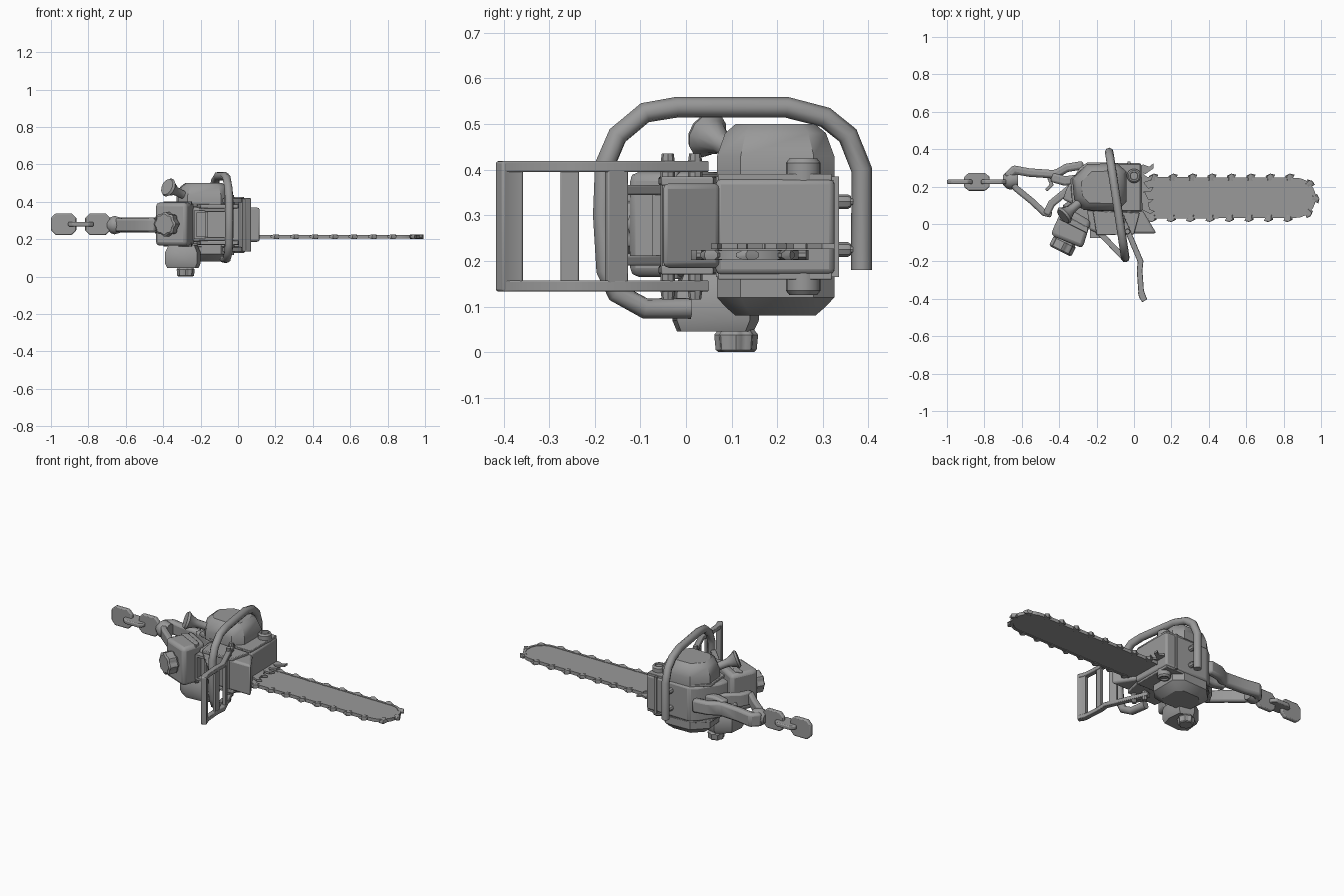
import bpy, bmesh, math
from mathutils import Vector, Matrix

if "Cube" in bpy.data.objects:
    bpy.data.objects.remove(bpy.data.objects["Cube"])

MID = 0.275  # height of the body's mirror plane
grey = bpy.data.materials.new("mid_grey")
grey.diffuse_color = (0.32, 0.32, 0.32, 1)
grey.use_nodes = True
grey.node_tree.nodes["Principled BSDF"].inputs["Base Color"].default_value = grey.diffuse_color


def finish(ob, bevel=0.0, angle=35):
    bpy.ops.object.select_all(action='DESELECT')
    bpy.context.view_layer.objects.active = ob
    ob.select_set(True)
    if bevel:
        m = ob.modifiers.new("bevel", 'BEVEL')
        m.width, m.segments, m.limit_method = bevel, 2, 'ANGLE'
    bpy.ops.object.shade_smooth_by_angle(angle=math.radians(angle))
    return ob


def loft(name, rings, bevel=0.0, matrix=None):
    """Join rings of 3D points into a closed solid."""
    bm = bmesh.new()
    vr = [[bm.verts.new(p) for p in r] for r in rings]
    n = len(vr[0])
    for a, b in zip(vr, vr[1:]):
        for i in range(n):
            bm.faces.new((a[i], a[(i + 1) % n], b[(i + 1) % n], b[i]))
    bm.faces.new(vr[0][::-1])
    bm.faces.new(vr[-1])
    if matrix:
        bm.transform(matrix)
    bmesh.ops.recalc_face_normals(bm, faces=bm.faces)
    me = bpy.data.meshes.new(name)
    bm.to_mesh(me)
    bm.free()
    me.materials.append(grey)
    ob = bpy.data.objects.new(name, me)
    bpy.context.collection.objects.link(ob)
    return finish(ob, bevel)


def prism(name, poly, z0, z1, bevel=0.0, matrix=None):
    return loft(name, [[(x, y, z) for x, y in poly] for z in (z0, z1)], bevel, matrix)


def box(name, x0, x1, y0, y1, z0, z1, bevel=0.0):
    return prism(name, [(x0, y0), (x1, y0), (x1, y1), (x0, y1)], z0, z1, bevel)


def dome(name, poly, steps, bevel=0.0):
    """Stack scaled copies of an outline; steps are (z, scale)."""
    cx = sum(p[0] for p in poly) / len(poly)
    cy = sum(p[1] for p in poly) / len(poly)
    return loft(name, [[(cx + (x - cx) * s, cy + (y - cy) * s, z) for x, y in poly]
                       for z, s in steps], bevel)


def spin(name, start, axis, profile, n=16, lobes=0):
    """Round part along an axis; profile is (distance, radius)."""
    m = Matrix.Translation(start) @ Vector(axis).to_track_quat('Z', 'Y').to_matrix().to_4x4()
    rings = []
    for d, r in profile:
        ring = []
        for i in range(n):
            a = 2 * math.pi * i / n
            k = r * (1 + (0.07 * math.cos(lobes * a) if lobes else 0))
            ring.append((k * math.cos(a), k * math.sin(a), d))
        rings.append(ring)
    return loft(name, rings, 0, m)


def strip(name, pts, w, z0, z1, bevel=0.0):
    """Constant-width bar that follows a path in plan."""
    P = [Vector(p) for p in pts]
    left, right = [], []
    for i, p in enumerate(P):
        d0 = (P[i] - P[i - 1]).normalized() if i else (P[1] - P[0]).normalized()
        d1 = (P[i + 1] - P[i]).normalized() if i < len(P) - 1 else d0
        t = (d0 + d1).normalized()
        nrm = Vector((-t.y, t.x)) * (w / 2 / max(0.5, t.dot(d1)))
        left.append(p + nrm)
        right.append(p - nrm)
    return prism(name, [tuple(p) for p in left + right[::-1]], z0, z1, bevel)


def tube(name, pts, r):
    cu = bpy.data.curves.new(name, 'CURVE')
    cu.dimensions, cu.bevel_depth, cu.bevel_resolution, cu.use_fill_caps = '3D', r, 2, True
    sp = cu.splines.new('POLY')
    sp.points.add(len(pts) - 1)
    for q, p in zip(sp.points, pts):
        q.co = (*p, 1)
    cu.materials.append(grey)
    ob = bpy.data.objects.new(name, cu)
    bpy.context.collection.objects.link(ob)
    bpy.ops.object.select_all(action='DESELECT')
    bpy.context.view_layer.objects.active = ob
    ob.select_set(True)
    bpy.ops.object.convert(target='MESH')
    return finish(bpy.context.view_layer.objects.active, 0, 50)


# Main body
prism("engine_body", [(-.38, .13), (-.24, .07), (.045, .065), (.04, .325), (-.25, .33),
                      (-.29, .30), (-.36, .19)], .17, .38, .012)
box("body_band", -.035, -.02, .066, .335, .165, .385)
# Front block with a recessed intake
prism("front_block", [(-.24, -.03), (-.19, -.05), (.12, -.05), (.045, .075), (-.25, .08)], .185, .37, .012)
for z0, z1 in ((.17, .19), (.365, .385)):
    prism("block_rim", [(-.2, -.06), (.0, -.055), (.03, .06), (-.22, .07)], z0, z1, .004)
for x in (-.235, -.175):
    box("intake_side", x, x + .014, -.075, -.03, .2, .35)
for z in (.2, .34):
    box("intake_edge", -.235, -.161, -.075, -.03, z, z + .014)

# Tilted rear tank and its lobed cap
prism("rear_tank", [(-.375, .10), (-.23, .015), (-.275, -.13), (-.445, -.06), (-.43, -.02)], .165, .395, .02)
prism("tank_seam", [(-.372, .05), (-.245, -.02), (-.25, -.05), (-.40, .025)], .16, .402, .004)
spin("tank_cap", (-.365, -.085, .28), (-.45, -.89, 0), [(0, .05), (.015, .062), (.06, .062), (.068, .052)], 48, 8)

# Side covers, mirrored about the middle plane
plate = [(-.33, .10), (-.24, .07), (.035, .07), (.035, .32), (-.25, .32), (-.34, .24)]
cover = [(-.32, .13), (-.27, .075), (-.09, .068), (-.04, .12), (-.04, .28), (-.09, .325), (-.25, .32), (-.33, .24)]
for side, top in ((1, .225), (-1, .195)):
    prism("cover_plate", plate, MID + side * .1, MID + side * .116, .003)
    dome("side_cover", cover, [(MID + side * .11, 1), (MID + side * .155, 1),
                               (MID + side * (top - .02), .86), (MID + side * top, .68)])
    spin("cover_nut", (0, .257, MID + side * .1), (0, 0, side),
         [(0, .038), (.04, .038), (.05, .03), (.05, .022), (.042, .02)], 16)

# Lower tank with its lobed cap
dome("lower_tank", [(-.39, .0), (-.34, -.03), (-.22, -.02), (-.2, .05), (-.21, .14), (-.3, .16), (-.38, .1)],
     [(.17, .8), (.13, 1), (.07, 1), (.045, .88)])
spin("lower_cap", (-.28, .11, .05), (0, 0, -1), [(0, .036), (.012, .045), (.045, .042), (.05, .036)], 48, 8)

# Flared lever on the top side
spin("lever", (-.25, .15, .415), (-.13, -.11, .065),
     [(0, .03), (.06, .022), (.12, .024), (.155, .04), (.17, .052), (.182, .045)], 12)

# Wrap-around front handle
path = [(.385, .18), (.385, .40), (.355, .475), (.305, .515), (.22, .537), (-.02, .537), (-.09, .525), (-.15, .475),
        (-.178, .41), (-.182, .30), (-.175, .18), (-.152, .13), (-.09, .096), (.01, .096)]
tube("front_handle", [(-.135 + (.4 - y) * .152, y, z) for y, z in path], .023)
for z in (.33, .225):
    spin("handle_bolt", (-.13, .32, z), (0, 1, 0), [(0, .016), (.035, .016), (.042, .012)], 8)
    spin("handle_spacer", (-.13, .32, z), (0, 1, 0), [(0, .008), (.06, .008)], 8)

# Hand guard frame
for z in (.395, .133):
    strip("guard_rail", [(-.07, .045), (-.02, -.07), (.035, -.2), (.03, -.25), (.038, -.36), (.055, -.405)],
          .03, z, z + .024, .003)
strip("guard_grip", [(.036, -.36), (.042, -.385), (.058, -.41)], .032, .133, .419, .005)
strip("guard_slat", [(.032, -.235), (.032, -.275)], .02, .15, .40, .003)
strip("guard_slat", [(.01, -.13), (.03, -.175)], .02, .15, .40, .003)
for x, y in ((-.035, -.04), (-.06, .02)):
    spin("guard_bolt", (x, y, .115), (0, 0, 1), [(0, .013), (.02, .016), (.3, .016), (.32, .013)], 8)
# Brace between the body and the front handle
for z in (.19, .345):
    strip("handle_brace", [(-.2, -.03), (-.06, -.175)], .03, z, z + .022, .004)

# Rear handle loop
strip("rear_grip", [(-.68, .25), (-.64, .29), (-.56, .275), (-.42, .265), (-.36, .30), (-.27, .315)], .045, .235, .315, .014)
strip("rear_guard", [(-.67, .25), (-.63, .19), (-.55, .125), (-.48, .06), (-.44, .05)], .034, .24, .31, .01)
strip("rear_strut", [(-.47, .05), (-.44, .11), (-.33, .2)], .04, .235, .315, .01)
strip("trigger", [(-.46, .26), (-.44, .21), (-.47, .18)], .018, .262, .288, .004)
strip("inner_grip", [(-.44, .25), (-.37, .23), (-.3, .24)], .05, .225, .325, .012)
spin("handle_end", (-.62, .235, .275), (-1, 0, 0), [(0, .04), (.04, .052), (.06, .045), (.08, .025)], 10)


# Hanging chain links, alternately upright and flat
def link(cx, flat):
    c, a, b = .025, .068, .058
    poly = [(-a + c, -b), (a - c, -b), (a, -b + c), (a, b - c), (a - c, b), (-a + c, b), (-a, b - c), (-a, -b + c)]
    m = Matrix.Translation((cx, .225, .28))
    if not flat:
        m = m @ Matrix.Rotation(math.pi / 2, 4, 'X')
    else:
        m = m @ Matrix.Diagonal((1, .83, 1, 1))
    prism("chain_link", poly, -.012, .012, .006, m)


for cx, flat in ((-.932, False), (-.84, True), (-.75, False)):
    link(cx, flat)

# Guide bar with a rounded nose, and the chain around its rim
nose = [(.865 + .1 * math.cos(a), .14 + .1 * math.sin(a))
        for a in [math.radians(-90 + 15 * i) for i in range(13)]]
bar = [(-.05, .035)] + nose + [(-.05, .245)]
prism("guide_bar", bar, .206, .22, .002)
strip("chain_band", bar, .014, .203, .223)
tooth = [(-.016, -.01), (.016, -.01), (.03, .02), (.008, .026), (-.02, .014)]
spots = []
for i in range(8):
    spots += [(.10 + .104 * i, .243, 0), (.10 + .104 * i, .037, 180)]
for deg in (48, 0, -48):
    a = math.radians(deg)
    spots.append((.865 + .1 * math.cos(a), .14 + .1 * math.sin(a), deg - 90))
for x, y, deg in spots:
    m = Matrix.Translation((x, y, .213)) @ Matrix.Rotation(math.radians(deg), 4, 'Z')
    loft("chain_tooth", [[(px * s, py, z) for px, py in tooth]
                         for z, s in ((-.011, .5), (-.004, 1), (.004, 1), (.011, .5))], 0, m)

# Bumper spikes beside the bar
spike = [(-.01, -.02), (.045, -.03), (.065, -.01), (.035, -.008), (.02, .025), (-.01, .025)]
for i in range(5):
    y = .095 + i * .048
    m = Matrix.Translation((.04 + .012 * (i in (0, 4)), y, .232)) @ Matrix.Rotation(math.radians(-15 + i * 15), 4, 'Z')
    prism("bumper_spike", spike, -.006, .006, 0, m)
box("bumper_plate", .0, .052, .075, .31, .226, .238)
